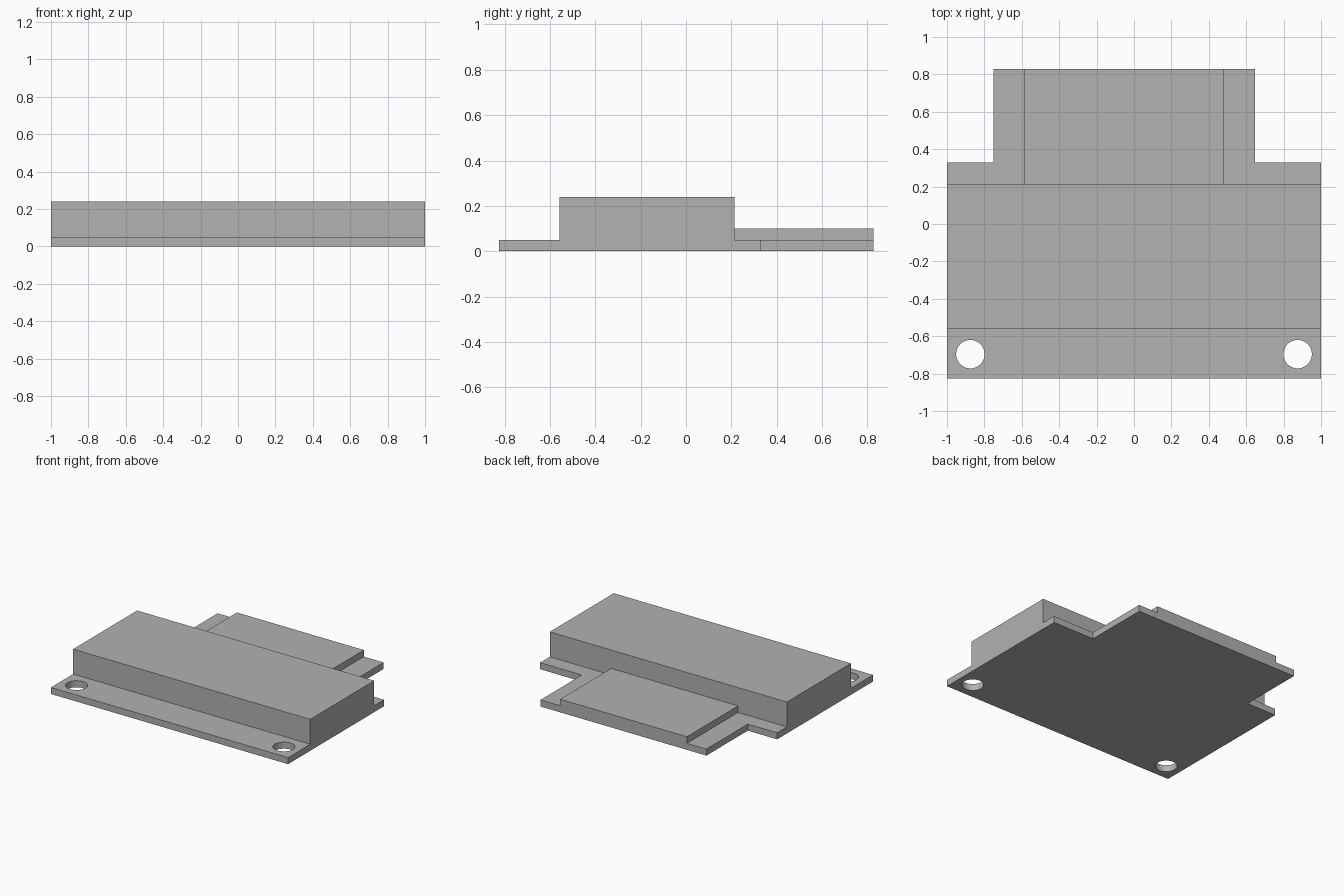
import bpy
import bmesh

cube = bpy.data.objects.get("Cube")
if cube:
    bpy.data.objects.remove(cube, do_unlink=True)

# Single grey finish
grey = bpy.data.materials.new("plain_grey")
grey.use_nodes = True
colour = (0.445, 0.445, 0.445, 1)
grey.diffuse_color = colour
grey.node_tree.nodes["Principled BSDF"].inputs["Base Color"].default_value = colour


def prism(name, outline, bottom, top):
    """Extrude a flat outline upward between two heights."""
    bm = bmesh.new()
    face = bm.faces.new([bm.verts.new((x, y, bottom)) for x, y in outline])
    raised = bmesh.ops.extrude_face_region(bm, geom=[face])["geom"]
    verts = [g for g in raised if isinstance(g, bmesh.types.BMVert)]
    bmesh.ops.translate(bm, verts=verts, vec=(0, 0, top - bottom))
    bmesh.ops.recalc_face_normals(bm, faces=bm.faces)
    mesh = bpy.data.meshes.new(name)
    bm.to_mesh(mesh)
    bm.free()
    mesh.materials.append(grey)
    obj = bpy.data.objects.new(name, mesh)
    bpy.context.collection.objects.link(obj)
    return obj


def block(name, x0, x1, y0, y1, bottom, top):
    return prism(name, [(x0, y0), (x1, y0), (x1, y1), (x0, y1)], bottom, top)


PLATE_TOP = 0.05
FRONT, SHOULDER, BACK = -0.825, 0.33, 0.828

# Base plate with an off-centre rear tongue
plate = prism("base_plate", [
    (-1, FRONT), (1, FRONT), (1, SHOULDER), (0.648, SHOULDER),
    (0.648, BACK), (-0.752, BACK), (-0.752, SHOULDER), (-1, SHOULDER),
], 0, PLATE_TOP)

# Raised housing across the full width, and the low rear block
block("main_housing", -1, 1, -0.558, 0.213, PLATE_TOP, 0.24)
block("rear_block", -0.588, 0.482, 0.213, BACK, PLATE_TOP, 0.1)

# Mounting holes in the front corners
for side in (-1, 1):
    bpy.ops.mesh.primitive_cylinder_add(
        vertices=48, radius=0.076, depth=0.3, location=(side * 0.875, -0.696, 0))
    cutter = bpy.context.object
    cutter.name = "hole_cutter"
    cutter.hide_render = True
    cutter.data.materials.append(grey)
    cut = plate.modifiers.new("mounting_hole", 'BOOLEAN')
    cut.operation = 'DIFFERENCE'
    cut.solver = 'EXACT'
    cut.object = cutter
    bpy.ops.object.select_all(action='DESELECT')
    plate.select_set(True)
    bpy.context.view_layer.objects.active = plate
    bpy.ops.object.modifier_apply(modifier=cut.name)
    bpy.data.objects.remove(cutter, do_unlink=True)

bpy.ops.object.shade_smooth_by_angle()
